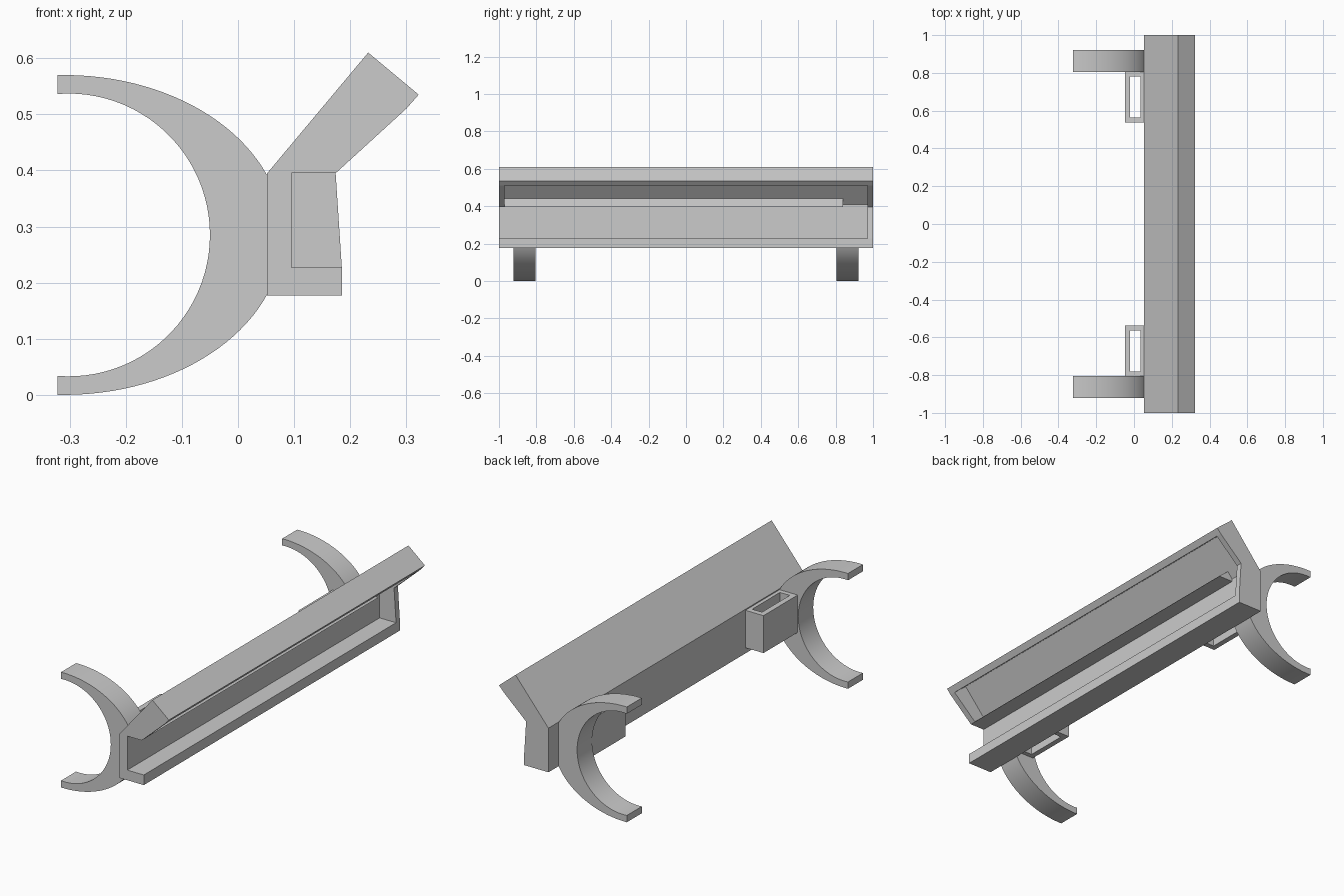
import bpy, bmesh, math

if "Cube" in bpy.data.objects:
    bpy.data.objects.remove(bpy.data.objects["Cube"])

CZ = 0.285  # height of the clip centre line


def prism(name, profile, y0, y1):
    """Extrude an x-z profile along y."""
    bm = bmesh.new()
    a = [bm.verts.new((x, y0, z)) for x, z in profile]
    b = [bm.verts.new((x, y1, z)) for x, z in profile]
    n = len(profile)
    bm.faces.new(a)
    bm.faces.new(b[::-1])
    for i in range(n):
        j = (i + 1) % n
        bm.faces.new((a[i], b[i], b[j], a[j]))
    bmesh.ops.recalc_face_normals(bm, faces=bm.faces)
    me = bpy.data.meshes.new(name)
    bm.to_mesh(me)
    bm.free()
    ob = bpy.data.objects.new(name, me)
    bpy.context.collection.objects.link(ob)
    return ob


def box(name, x0, x1, y0, y1, z0, z1):
    return prism(name, [(x0, z0), (x1, z0), (x1, z1), (x0, z1)], y0, y1)


def select_only(ob):
    bpy.ops.object.select_all(action='DESELECT')
    ob.select_set(True)
    bpy.context.view_layer.objects.active = ob


def cut(ob, cutter):
    cutter.hide_render = True
    mod = ob.modifiers.new("cut", 'BOOLEAN')
    mod.operation = 'DIFFERENCE'
    mod.solver = 'EXACT'
    mod.object = cutter
    select_only(ob)
    bpy.ops.object.modifier_apply(modifier=mod.name)
    bpy.data.objects.remove(cutter)


# Long housing: back plate, ledge, end wall and slanted hood
housing = prism("housing", [
    (0.052, 0.177), (0.185, 0.177), (0.185, 0.227), (0.174, 0.395),
    (0.30, 0.51), (0.322, 0.535), (0.232, 0.61), (0.052, 0.395)], -1, 1)

# Recess above the ledge, open at the front end
cut(housing, box("recess_cutter", 0.095, 0.3, -1.1, 0.97, 0.227, 0.395))

# Pocket under the hood, closed at both ends
cut(housing, prism("pocket_cutter", [
    (0.213, 0.364), (0.122, 0.44), (0.231, 0.568), (0.338, 0.478)], -0.97, 0.97))

# Wire opening between recess and pocket
cut(housing, prism("wire_cutter", [
    (0.095, 0.38), (0.095, 0.408), (0.1285, 0.4476), (0.19, 0.396), (0.19, 0.38)],
    0.84, 0.97))


# Crescent clip profile: elliptical outside, round inside
def arc(cx, rx, rz, x_start, x_end, n):
    t0 = math.acos((x_start - cx) / rx)
    t1 = math.acos((x_end - cx) / rx)
    return [(cx + rx * math.cos(t0 + (t1 - t0) * i / n),
             CZ + rz * math.sin(t0 + (t1 - t0) * i / n)) for i in range(n + 1)]


outer = arc(-0.31, 0.39, 0.285, -0.322, 0.052, 24)
inner = arc(-0.302, 0.252, 0.252, -0.05, -0.322, 24)
lower = lambda pts: [(x, 2 * CZ - z) for x, z in reversed(pts)]
clip_profile = outer + lower(outer) + lower(inner) + inner[1:]

for side, s in (("front", -1), ("back", 1)):
    clip = prism(side + "_clip", clip_profile, *sorted((s * 0.805, s * 0.922)))
    select_only(clip)
    bpy.ops.object.shade_smooth_by_angle(angle=math.radians(30))

    # Rectangular sleeve beside each clip
    sleeve = box(side + "_sleeve", -0.047, 0.052, *sorted((s * 0.538, s * 0.808)), 0.205, 0.39)
    cut(sleeve, box("sleeve_cutter", -0.02, 0.034, *sorted((s * 0.565, s * 0.782)), 0.1, 0.5))
